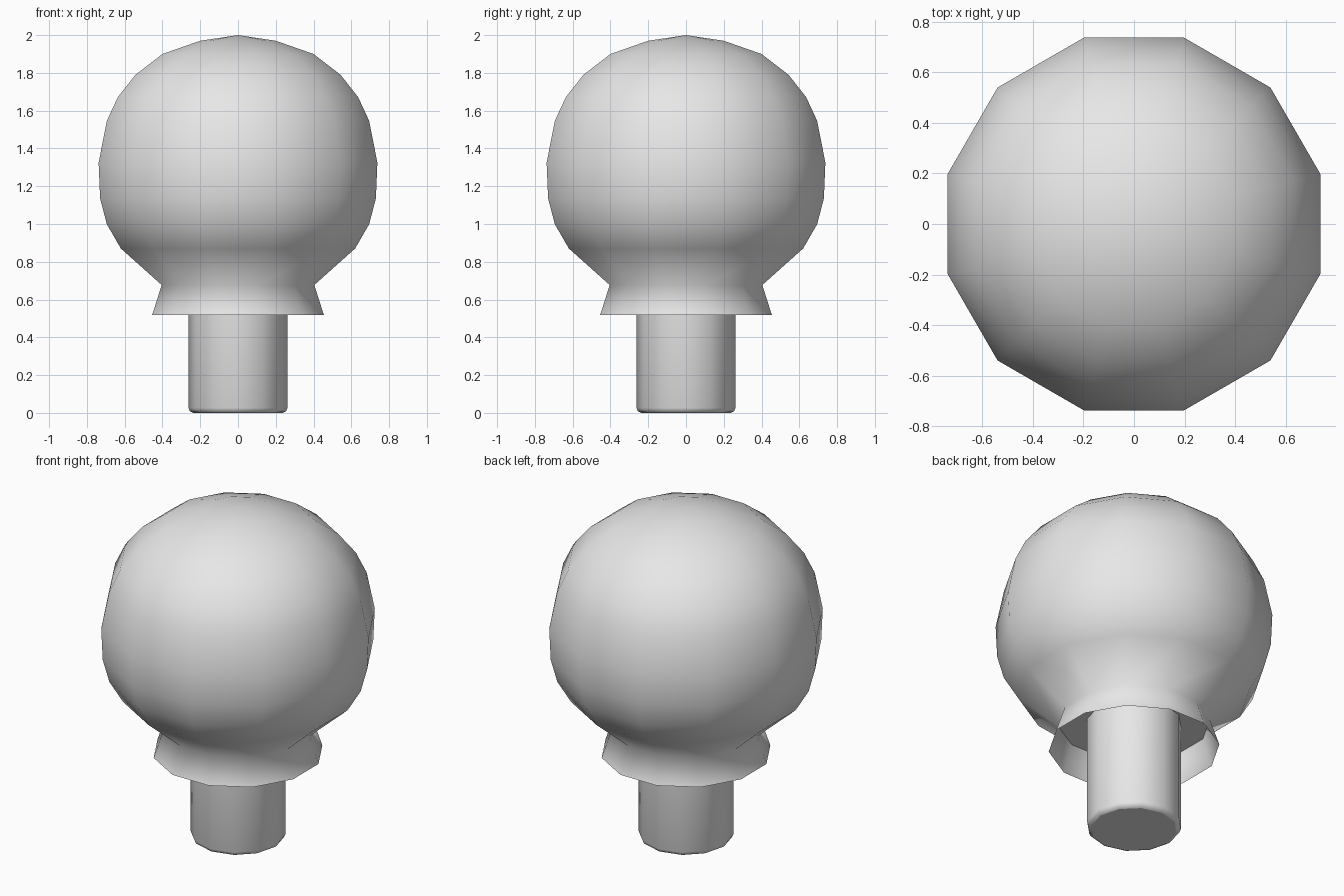
import bpy
import bmesh
import math

cube = bpy.data.objects.get("Cube")
if cube:
    bpy.data.objects.remove(cube, do_unlink=True)

SIDES = 12

# Single plain grey
grey = bpy.data.materials.new("light grey")
grey.use_nodes = True
colour = (0.8, 0.8, 0.8, 1.0)
grey.diffuse_color = colour
grey.node_tree.nodes["Principled BSDF"].inputs["Base Color"].default_value = colour


def lathe(name, profile, offset):
    """Turn (radius, z) points, listed bottom to top, about the z axis."""
    bm = bmesh.new()
    rings = []
    for r, z in profile:
        if r == 0:
            rings.append([bm.verts.new((0, 0, z))] * SIDES)
            continue
        ring = []
        for i in range(SIDES):
            a = math.radians(offset) + math.tau * i / SIDES
            ring.append(bm.verts.new((r * math.cos(a), r * math.sin(a), z)))
        rings.append(ring)
    for low, high in zip(rings, rings[1:]):
        for i in range(SIDES):
            j = (i + 1) % SIDES
            corners = list(dict.fromkeys((low[i], low[j], high[j], high[i])))
            bm.faces.new(corners).smooth = True
    return finish(name, bm)


def disc(name, r, z, offset):
    """Flat plate facing down."""
    bm = bmesh.new()
    angles = [math.radians(offset) - math.tau * i / SIDES for i in range(SIDES)]
    bm.faces.new([bm.verts.new((r * math.cos(a), r * math.sin(a), z)) for a in angles])
    return finish(name, bm)


def finish(name, bm):
    mesh = bpy.data.meshes.new(name)
    bm.to_mesh(mesh)
    bm.free()
    mesh.materials.append(grey)
    obj = bpy.data.objects.new(name, mesh)
    bpy.context.collection.objects.link(obj)
    return obj


# Round knob with its flared collar; widths are measured across the flats
FLAT = math.cos(math.pi / SIDES)
widths = [(0.455, 0.517), (0.404, 0.677), (0.62, 0.87), (0.694, 0.998),
          (0.73, 1.135), (0.738, 1.325), (0.694, 1.547), (0.636, 1.672),
          (0.543, 1.79), (0.40, 1.90), (0.20, 1.97), (0, 2.0)]
lathe("knob", [(w / FLAT, z) for w, z in widths], 15)

# Plate closing the knob inside the collar
disc("collar_plate", 0.404 / FLAT, 0.677, 15)

# Stem with a small chamfer and a flat end
lathe("stem", [(0.238, 0), (0.254, 0.008), (0.262, 0.026), (0.262, 0.677)], 0)
disc("stem_end", 0.238, 0, 0)
